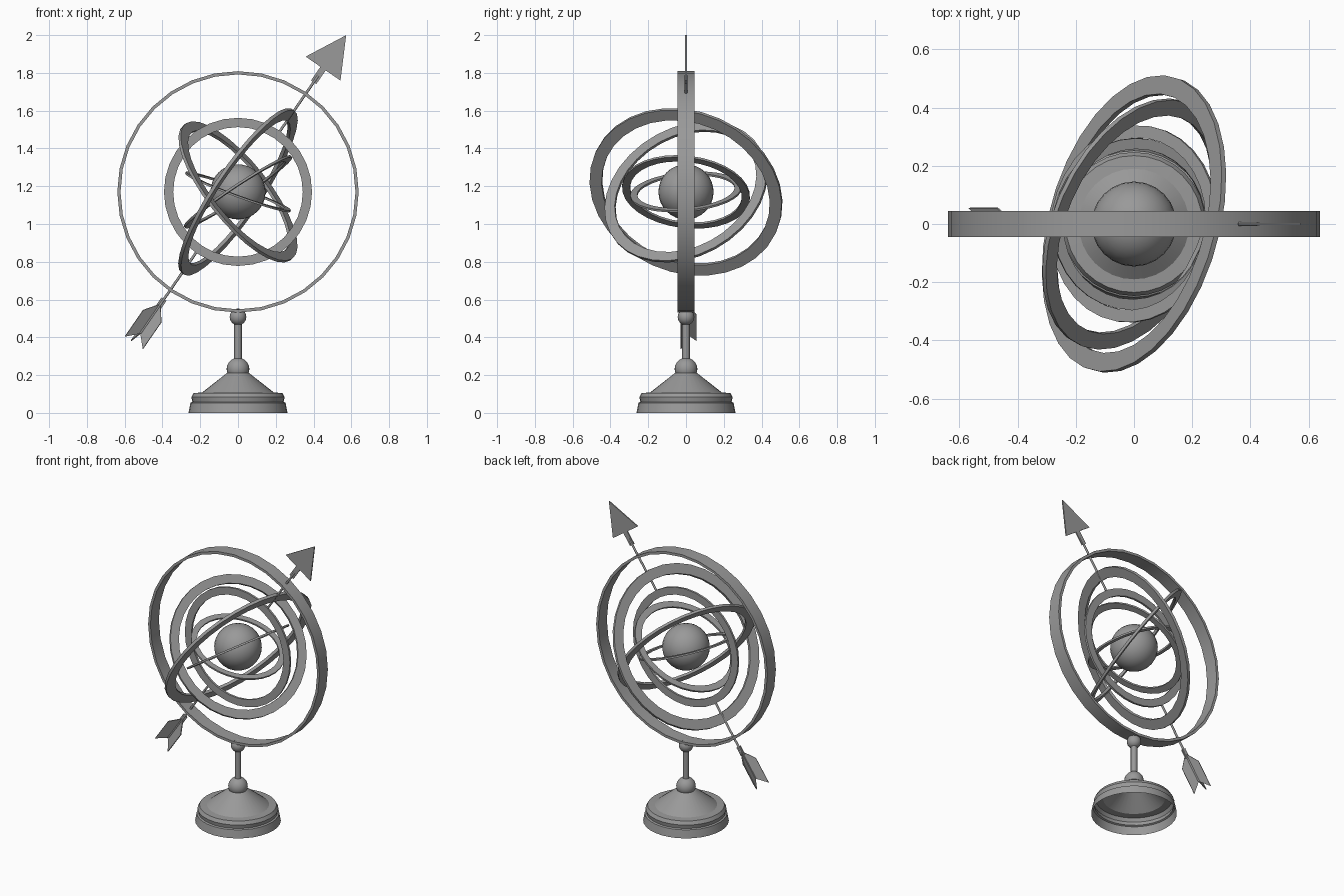
import bpy, bmesh, math
from mathutils import Vector, Matrix

if "Cube" in bpy.data.objects:
    bpy.data.objects.remove(bpy.data.objects["Cube"])

C = Vector((0, 0, 1.17))                      # centre of the rings
AXIS = Vector((0.568, 0, 0.823)).normalized()  # arrow direction
SIDE = Vector((0.823, 0, -0.568)).normalized()

# Dark grey metal
METAL = bpy.data.materials.new("dark_metal")
METAL.diffuse_color = (0.32, 0.32, 0.32, 1)
METAL.use_nodes = True
METAL.node_tree.nodes["Principled BSDF"].inputs["Base Color"].default_value = METAL.diffuse_color


def finish(name, bm, smooth=None):
    bmesh.ops.remove_doubles(bm, verts=bm.verts, dist=1e-5)
    bmesh.ops.recalc_face_normals(bm, faces=bm.faces)
    me = bpy.data.meshes.new(name)
    bm.to_mesh(me)
    bm.free()
    me.materials.append(METAL)
    ob = bpy.data.objects.new(name, me)
    bpy.context.collection.objects.link(ob)
    if smooth:
        bpy.ops.object.select_all(action='DESELECT')
        ob.select_set(True)
        bpy.context.view_layer.objects.active = ob
        bpy.ops.object.shade_smooth_by_angle(angle=math.radians(smooth))
    return ob


def lathe(name, profile, seg=32, closed=False, centre=(0, 0, 0), axis=(0, 0, 1), smooth=30):
    """Spin (radius, height) points around an axis."""
    bm = bmesh.new()
    rot = Vector((0, 0, 1)).rotation_difference(Vector(axis).normalized())
    rows = []
    for r, h in profile:
        rows.append([bm.verts.new(Vector(centre) + rot @ Vector((
            r * math.cos(2 * math.pi * i / seg), r * math.sin(2 * math.pi * i / seg), h)))
            for i in range(seg)])
    pairs = list(zip(rows, rows[1:]))
    if closed:
        pairs.append((rows[-1], rows[0]))
    for a, b in pairs:
        for i in range(seg):
            j = (i + 1) % seg
            bm.faces.new((a[i], a[j], b[j], b[i]))
    return finish(name, bm, smooth)


def ring(name, outer, inner, half, normal):
    lathe(name, [(outer, -half), (outer, half), (inner, half), (inner, -half)],
          closed=True, centre=C, axis=normal)


def ball(name, r, centre):
    bm = bmesh.new()
    bmesh.ops.create_uvsphere(bm, u_segments=24, v_segments=16, radius=r,
                              matrix=Matrix.Translation(centre))
    finish(name, bm, 40)


def rod(name, r, s0, s1):
    lathe(name, [(0, s0), (r, s0), (r, s1), (0, s1)], 12, centre=C, axis=AXIS, smooth=40)


def plate(name, points, out, thick):
    """Thin flat shape from (along arrow, outward) points."""
    bm = bmesh.new()
    n = AXIS.cross(out).normalized() * thick
    f = bm.faces.new([bm.verts.new(C + AXIS * s + out * w - n / 2) for s, w in points])
    ext = bmesh.ops.extrude_face_region(bm, geom=[f], use_keep_orig=True)
    bmesh.ops.translate(bm, vec=n, verts=[v for v in ext['geom'] if isinstance(v, bmesh.types.BMVert)])
    finish(name, bm)


# Stand: hollow base, knuckle, post and top ball
lathe("base", [(0.262, 0), (0.252, 0.053), (0.242, 0.058), (0.247, 0.083), (0.235, 0.105),
               (0.19, 0.108), (0.06, 0.21), (0, 0.215)])
ball("base_knuckle", 0.06, (0, 0, 0.232))
lathe("post", [(0.02, 0.27), (0.02, 0.49)], 16)
ball("post_ball", 0.044, (0, 0, 0.508))
lathe("post_cap", [(0, 0.533), (0.035, 0.533), (0.035, 0.55), (0, 0.55)], 16)

# Globe and outer band
ball("globe", 0.146, C)
ring("outer_band", 0.639, 0.622, 0.045, (0, 1, 0))

# Flat rings: outer radius and facing direction
for name, r, n in [("large_tilted_ring", 0.523, (0.806, -0.23, -0.544)),
                   ("medium_tilted_ring", 0.456, (0.735, -0.34, 0.587)),
                   ("upright_ring", 0.392, (0, 1, 0)),
                   ("small_tilted_ring", 0.34, (0.55, -0.1, -0.83)),
                   ("inner_ring", 0.296, (0.34, -0.08, 0.935))]:
    ring(name, r, r * 0.875, r * 0.018, n)

# Arrow: shaft from the upright ring outward, flat head and collar, three vanes
rod("arrow_shaft_upper", 0.007, 0.385, 0.75)
rod("arrow_shaft_lower", 0.007, -0.91, -0.385)
plate("head_collar", [(0.705, -0.017), (0.705, 0.017), (0.80, 0.017), (0.80, -0.017)], SIDE, 0.008)
plate("tail_collar", [(-0.75, -0.016), (-0.75, 0.016), (-0.69, 0.016), (-0.69, -0.016)], SIDE, 0.008)
plate("arrow_head", [(0.793, -0.112), (0.793, 0.112), (1.008, 0)], SIDE, 0.008)
for i, (deg, w) in enumerate([(108, 0.058), (205, 0.064), (335, 0.064)]):
    a = math.radians(deg)
    out = SIDE * math.cos(a) + Vector((0, 1, 0)) * math.sin(a)
    plate(f"tail_vane_{i + 1}", [(-0.72, 0), (-0.80, w), (-0.97, w), (-0.91, 0)], out, 0.006)
